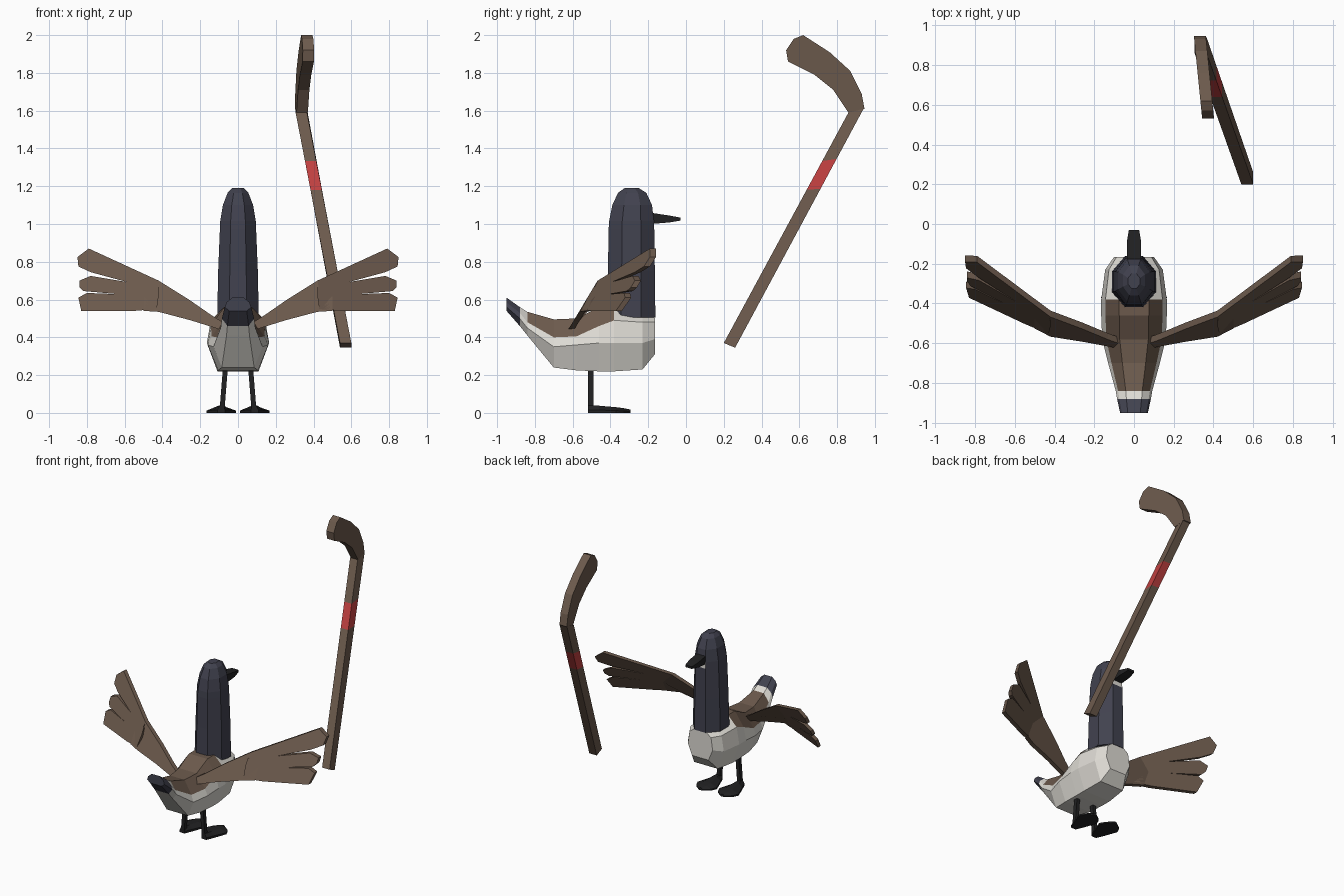
import bpy, bmesh, math
from mathutils import Vector

cube = bpy.data.objects.get("Cube")
if cube:
    bpy.data.objects.remove(cube, do_unlink=True)


def material(name, rgb):
    m = bpy.data.materials.new(name)
    m.use_nodes = True
    col = (*rgb, 1)
    m.diffuse_color = col
    bsdf = m.node_tree.nodes["Principled BSDF"]
    bsdf.inputs["Base Color"].default_value = col
    bsdf.inputs["Roughness"].default_value = 0.9
    return m


SLATE = material("slate", (0.053, 0.054, 0.078))
BROWN = material("brown", (0.15, 0.102, 0.073))
WHITE = material("off_white", (0.73, 0.71, 0.66))
BLACK = material("black", (0.015, 0.015, 0.016))
RED = material("red", (0.52, 0.05, 0.05))


def loft(name, rings, mats, pick=lambda seg, side: 0):
    """Skin a list of equal-sized rings; pick chooses the material of each face."""
    bm = bmesh.new()
    rows = [[bm.verts.new(p) for p in ring] for ring in rings]
    n = len(rows[0])
    for seg, (a, b) in enumerate(zip(rows, rows[1:])):
        for side in range(n):
            nxt = (side + 1) % n
            f = bm.faces.new((a[side], a[nxt], b[nxt], b[side]))
            f.material_index = pick(seg, side)
    first = bm.faces.new(rows[0])
    first.material_index = pick(0, 0)
    last = bm.faces.new(rows[-1])
    last.material_index = pick(len(rows) - 2, 0)
    bmesh.ops.recalc_face_normals(bm, faces=bm.faces)
    mesh = bpy.data.meshes.new(name)
    bm.to_mesh(mesh)
    bm.free()
    for m in mats:
        mesh.materials.append(m)
    obj = bpy.data.objects.new(name, mesh)
    bpy.context.collection.objects.link(obj)
    return obj


def slab(name, outline, place, mat):
    """Prism from a 2D outline; place(u, v, side) gives the 3D point."""
    return loft(name, [[place(u, v, s) for u, v in outline] for s in (-1, 1)], [mat])


# Body: y, top, brown border, widest height, bottom, half width
sections = [
    (-0.95, 0.61, 0.585, 0.56, 0.54, 0.07),
    (-0.88, 0.56, 0.53, 0.50, 0.46, 0.085),
    (-0.84, 0.535, 0.48, 0.45, 0.41, 0.092),
    (-0.70, 0.495, 0.40, 0.35, 0.24, 0.13),
    (-0.58, 0.50, 0.405, 0.36, 0.225, 0.16),
    (-0.46, 0.56, 0.46, 0.37, 0.22, 0.165),
    (-0.38, 0.56, 0.49, 0.37, 0.22, 0.165),
    (-0.23, 0.515, 0.48, 0.37, 0.23, 0.145),
    (-0.165, 0.51, 0.48, 0.39, 0.31, 0.10),
]
body_rings = []
for y, top, border, mid, bottom, w in sections:
    half = [(0.45 * w, top), (0.87 * w, border), (w, mid), (0.66 * w, bottom)]
    body_rings.append([(x, y, z) for x, z in half] + [(-x, y, z) for x, z in reversed(half)])


def body_colour(seg, side):
    if seg == 0:
        return 2
    if seg == 1 or seg >= 6:
        return 1
    return 0 if side in (0, 6, 7) else 1


loft("body", body_rings, [BROWN, WHITE, SLATE], body_colour)

# Neck and head: z, back, front, half width
neck = [
    (0.505, -0.42, -0.162, 0.11), (0.75, -0.413, -0.165, 0.105),
    (0.97, -0.41, -0.168, 0.096), (1.015, -0.407, -0.17, 0.094),
    (1.10, -0.39, -0.18, 0.08), (1.165, -0.36, -0.21, 0.055),
    (1.19, -0.325, -0.25, 0.03),
]
neck_rings = []
for z, back, front, w in neck:
    ring = []
    for k in range(8):
        a = (k + 0.5) * math.pi / 4
        r = 1 / math.cos(math.pi / 8)
        ring.append((w * r * math.cos(a), (back + front) / 2 + (front - back) / 2 * r * math.sin(a), z))
    neck_rings.append(ring)
loft("neck_and_head", neck_rings, [SLATE, WHITE], lambda seg, side: int(seg == 2 and side == 1))


def block_ring(y, low, high, w):
    return [(-w, y, low), (w, y, low), (w, y, high), (-w, y, high)]


# Beak
loft("beak", [block_ring(-0.19, 1.0, 1.06, 0.036), block_ring(-0.09, 1.008, 1.045, 0.036),
              block_ring(-0.03, 1.018, 1.034, 0.026)], [BLACK])

# Wings: outlines as seen along y
wing_parts = {
    "wing_arm": [(0.08, 0.48), (0.13, 0.51), (0.26, 0.60), (0.42, 0.70), (0.46, 0.66), (0.50, 0.62),
                 (0.50, 0.54), (0.42, 0.535), (0.25, 0.49), (0.09, 0.44)],
    "upper_feather": [(0.42, 0.70), (0.79, 0.87), (0.85, 0.825), (0.845, 0.775), (0.78, 0.745), (0.43, 0.65)],
    "middle_feather": [(0.42, 0.665), (0.78, 0.725), (0.84, 0.70), (0.84, 0.665), (0.82, 0.645), (0.42, 0.61)],
    "lower_feather": [(0.42, 0.62), (0.80, 0.635), (0.845, 0.61), (0.83, 0.54), (0.55, 0.54), (0.43, 0.55)],
}

for label, s in (("left", 1), ("right", -1)):
    def wing_point(x, z, side):
        sweep = 0.47 * max(0, x - 0.42)
        return (s * x, -0.50 + sweep + 0.6 * (z - 0.62) + 0.016 * side, z)

    for part, outline in wing_parts.items():
        slab(f"{label}_{part}", outline, wing_point, BROWN)

    # Leg
    def leg_ring(x, z):
        return [(s * x + dx * 0.013, -0.505 + dy * 0.015, z)
                for dx, dy in ((-1, -1), (1, -1), (1, 1), (-1, 1))]

    loft(f"{label}_leg", [leg_ring(0.085, 0.01), leg_ring(0.065, 0.26)], [BLACK])

    # Webbed foot with a raised middle
    foot_rings = []
    for y, w, h in ((-0.52, 0.02, 0.04), (-0.46, 0.045, 0.038), (-0.37, 0.078, 0.03),
                    (-0.33, 0.06, 0.025), (-0.295, 0.015, 0.018)):
        profile = ((-w, 0), (w, 0), (w, 0.4 * h), (0.35 * w, h), (-0.35 * w, h), (-w, 0.4 * h))
        foot_rings.append([(s * 0.088 + x, y, z) for x, z in profile])
    loft(f"{label}_foot", foot_rings, [BLACK])

# Stick shaft with a taped band
low = [Vector(p) for p in ((0.54, 0.20, 0.37), (0.60, 0.20, 0.37), (0.60, 0.26, 0.345), (0.54, 0.26, 0.345))]
high = [Vector(p) for p in ((0.305, 0.86, 1.59), (0.365, 0.86, 1.59), (0.365, 0.94, 1.61), (0.305, 0.94, 1.61))]
shaft = [[a.lerp(b, t) for a, b in zip(low, high)] for t in (0, 0.665, 0.79, 1)]
loft("stick_shaft", shaft, [BROWN, RED], lambda seg, side: int(seg == 1))

# Curved stick blade
blade = [(0.86, 1.59), (0.945, 1.61), (0.93, 1.69), (0.87, 1.81), (0.76, 1.91), (0.62, 2.0),
         (0.57, 1.98), (0.53, 1.92), (0.54, 1.86), (0.68, 1.79), (0.78, 1.71)]
slab("stick_blade", blade, lambda y, z, side: (0.334 + 0.1 * (0.92 - y) + 0.03 * side, y, z), BROWN)
